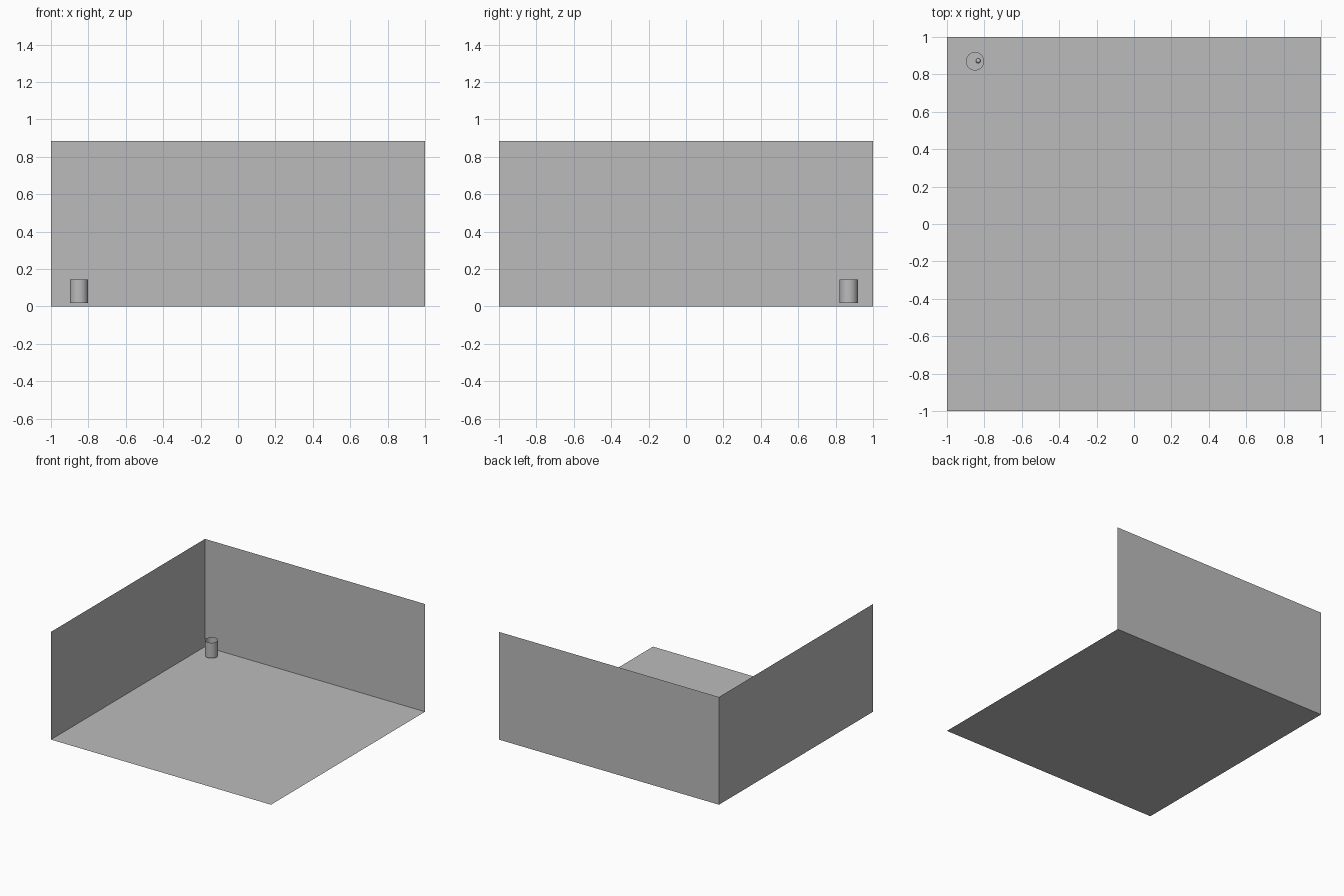
import bpy
from math import radians, pi

cube = bpy.data.objects.get("Cube")
if cube:
    bpy.data.objects.remove(cube, do_unlink=True)

WALL_HEIGHT = 0.885
GREY = (0.5, 0.5, 0.5, 1.0)

grey = bpy.data.materials.new("plain grey")
grey.use_nodes = True
grey.diffuse_color = GREY
grey.node_tree.nodes["Principled BSDF"].inputs["Base Color"].default_value = GREY


def finish(name, smooth=False):
    obj = bpy.context.object
    obj.name = name
    obj.data.materials.append(grey)
    if smooth:
        bpy.ops.object.shade_smooth_by_angle(angle=radians(35))
    return obj


def panel(name, location, rotation, height):
    """A single flat sheet, two units wide."""
    bpy.ops.mesh.primitive_plane_add(size=2, location=location, rotation=rotation)
    obj = finish(name)
    obj.scale.y = height / 2
    return obj


# Floor and the two standing walls
panel("floor", (0, 0, 0), (0, 0, 0), 2)
panel("back_wall", (0, 1, WALL_HEIGHT / 2), (pi / 2, 0, 0), WALL_HEIGHT)
panel("right_wall", (-1, 0, WALL_HEIGHT / 2), (pi / 2, 0, pi / 2), WALL_HEIGHT)

# Open bin in the corner, with its top cap removed
bpy.ops.mesh.primitive_cylinder_add(vertices=32, radius=0.049, depth=0.126,
                                    location=(-0.85, 0.87, 0.081))
bin_body = finish("waste_bin", smooth=True)
mesh = bin_body.data
import bmesh
bm = bmesh.new()
bm.from_mesh(mesh)
bmesh.ops.delete(bm, geom=[f for f in bm.faces if f.normal.z > 0.9], context="FACES_ONLY")
bm.to_mesh(mesh)
bm.free()

# Small ball lying in the bin
bpy.ops.mesh.primitive_uv_sphere_add(segments=16, ring_count=8, radius=0.013,
                                     location=(-0.833, 0.872, 0.031))
finish("paper_ball", smooth=True)
